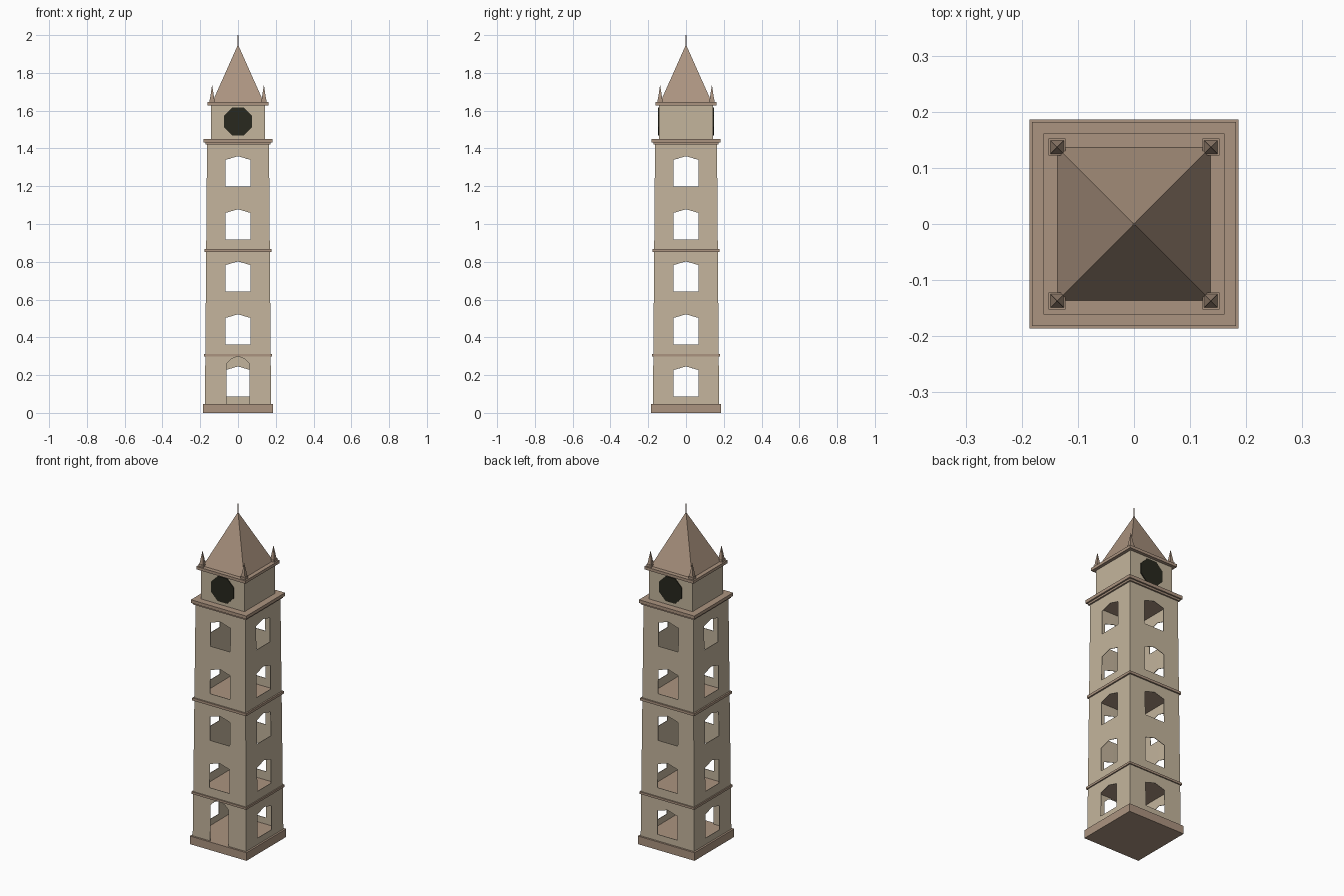
import bpy, bmesh, math
from mathutils import Matrix

if "Cube" in bpy.data.objects:
    bpy.data.objects.remove(bpy.data.objects["Cube"])


def material(name, color):
    m = bpy.data.materials.new(name)
    m.use_nodes = True
    m.diffuse_color = (*color, 1)
    m.node_tree.nodes["Principled BSDF"].inputs["Base Color"].default_value = (*color, 1)
    return m


STONE = material("pale stone", (0.55, 0.46, 0.335))
TRIM = material("brown stone", (0.41, 0.295, 0.215))
DARK = material("clock black", (0.021, 0.021, 0.013))


def finish(name, bm, mat):
    mesh = bpy.data.meshes.new(name)
    bm.to_mesh(mesh)
    bm.free()
    mesh.materials.append(mat)
    obj = bpy.data.objects.new(name, mesh)
    bpy.context.collection.objects.link(obj)
    return obj


def frustum(name, mat, z0, z1, half0, half1, x=0, y=0):
    """Square block, tapered or pointed, between two heights."""
    bm = bmesh.new()
    r = math.sqrt(2)
    bmesh.ops.create_cone(bm, cap_ends=True, segments=4, depth=z1 - z0,
                          radius1=half0 * r, radius2=half1 * r,
                          matrix=Matrix.Translation((x, y, (z0 + z1) / 2))
                          @ Matrix.Rotation(math.pi / 4, 4, "Z"))
    return finish(name, bm, mat)


# Tapered hollow shaft, each storey pierced on all four sides
LEVELS = [0.048, 0.305, 0.585, 0.86, 1.14, 1.425]
SILLS = [0.086, 0.362, 0.642, 0.918, 1.199]


def half_width(z):
    return 0.175 - 0.008 * (z - LEVELS[0])


def window_half(sill):
    return [(0, sill), (0.065, sill), (0.065, sill + 0.141), (0, sill + 0.16)]


def door_half(floor):
    return [(0.06, floor), (0.06, 0.26), (0.036, 0.285), (0, 0.3)]


def wall_panel(bm, z0, z1, opening, turn):
    """Two mirrored half panels around one opening."""
    outline = [(half_width(z0), z0), (half_width(z1), z1), (0, z1)] + opening[::-1]
    if opening[0][0] == 0:
        outline.append((0, z0))
    for side in (1, -1):
        pts = outline if side == 1 else outline[::-1]
        verts = [bm.verts.new(turn @ Matrix.Translation((side * u, -half_width(z), z)).translation)
                 for u, z in pts]
        bm.faces.new(verts)


bm = bmesh.new()
for quarter in range(4):
    turn = Matrix.Rotation(quarter * math.pi / 2, 4, "Z")
    for i, sill in enumerate(SILLS):
        is_door = quarter == 0 and i == 0
        opening = door_half(LEVELS[0]) if is_door else window_half(sill)
        wall_panel(bm, LEVELS[i], LEVELS[i + 1], opening, turn)
bmesh.ops.remove_doubles(bm, verts=bm.verts, dist=0.0001)
shaft = finish("shaft_walls", bm, STONE)
thick = shaft.modifiers.new("thin wall", "SOLIDIFY")
thick.thickness = 0.003
thick.offset = -1

# Plinth, floor bands and cornices
for name, z0, z1, half in [
    ("plinth", 0, 0.048, 0.186),
    ("lower_band", 0.298, 0.311, 0.18),
    ("middle_band", 0.852, 0.867, 0.177),
    ("cornice_step", 1.42, 1.431, 0.173),
    ("cornice", 1.431, 1.45, 0.182),
    ("roof_cornice", 1.628, 1.645, 0.161),
]:
    frustum(name, TRIM, z0, z1, half, half)

# Clock room, roof and finial
frustum("clock_room", STONE, 1.45, 1.628, 0.142, 0.142)
frustum("roof", TRIM, 1.645, 1.95, 0.136, 0)
frustum("finial", TRIM, 1.935, 2.0, 0.003, 0.002)

# Corner pinnacles
for sx in (-1, 1):
    for sy in (-1, 1):
        x, y = sx * 0.137, sy * 0.137
        frustum("pinnacle_base", TRIM, 1.645, 1.658, 0.015, 0.015, x, y)
        frustum("pinnacle_spire", TRIM, 1.658, 1.737, 0.012, 0, x, y)

# Octagonal clock faces on front and back
for name, side in (("front_clock", -1), ("back_clock", 1)):
    bm = bmesh.new()
    bmesh.ops.create_cone(bm, cap_ends=True, segments=8, depth=0.006,
                          radius1=0.08, radius2=0.08,
                          matrix=Matrix.Translation((0, side * 0.144, 1.543))
                          @ Matrix.Rotation(math.pi / 2, 4, "X")
                          @ Matrix.Rotation(math.pi / 8, 4, "Z"))
    finish(name, bm, DARK)
